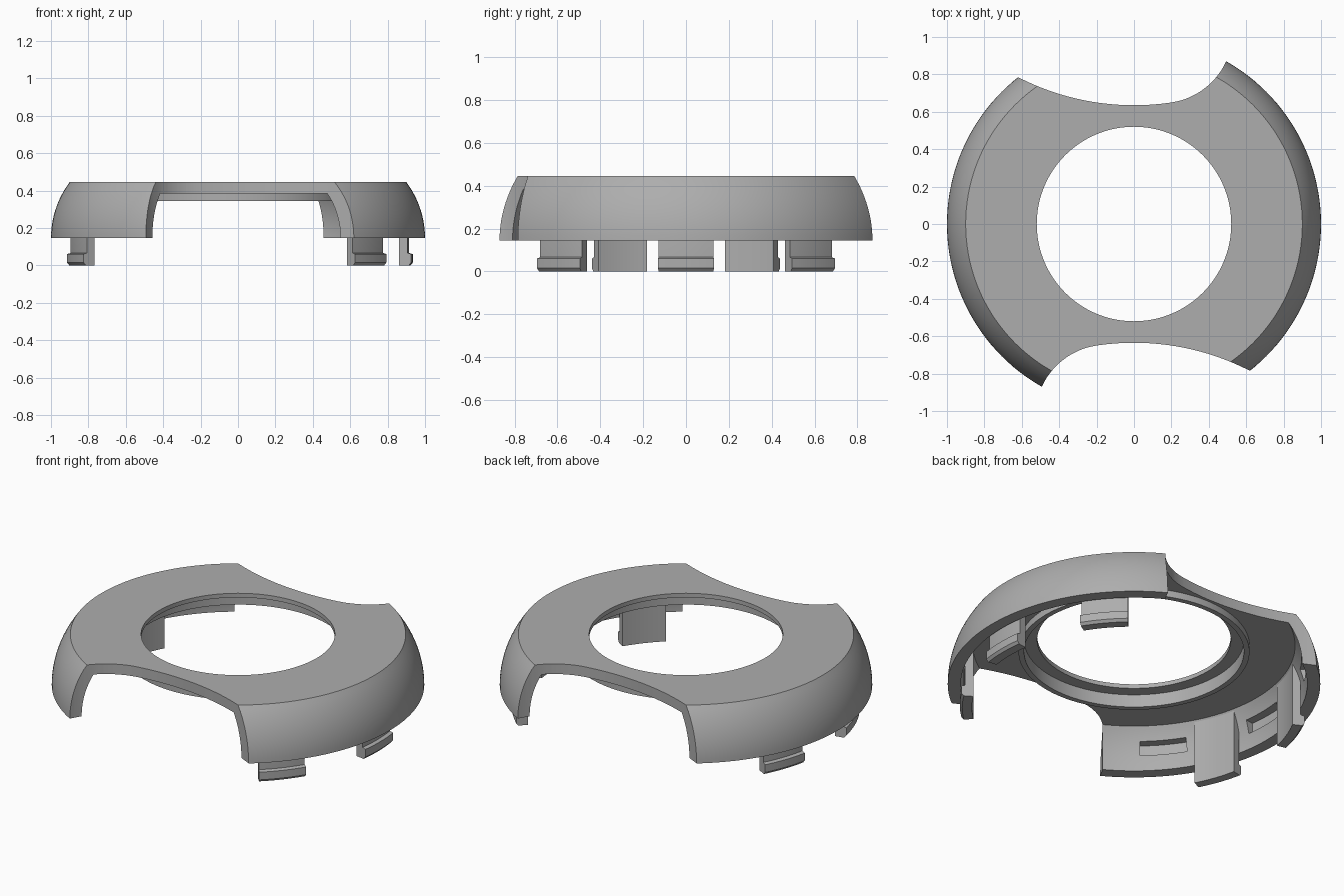
import bpy, bmesh
from math import sin, cos, radians, sqrt, pi, asin

if "Cube" in bpy.data.objects:
    bpy.data.objects.remove(bpy.data.objects["Cube"], do_unlink=True)

grey = bpy.data.materials.new("plain_grey")
grey.use_nodes = True
color = (0.42, 0.42, 0.42, 1)
grey.diffuse_color = color
grey.node_tree.nodes["Principled BSDF"].inputs["Base Color"].default_value = color

BASE, TOP, PLATE = 0.145, 0.445, 0.385


def add_object(name, bm):
    bmesh.ops.recalc_face_normals(bm, faces=bm.faces)
    mesh = bpy.data.meshes.new(name)
    bm.to_mesh(mesh)
    bm.free()
    mesh.materials.append(grey)
    obj = bpy.data.objects.new(name, mesh)
    bpy.context.collection.objects.link(obj)
    return obj


def sweep(name, section, start, end, steps):
    """Turn a closed (radius, z) section about the z axis, in degrees."""
    full = end - start >= 360
    bm = bmesh.new()
    rings = []
    for i in range(steps if full else steps + 1):
        a = radians(start + (end - start) * i / steps)
        rings.append([bm.verts.new((r * cos(a), r * sin(a), z)) for r, z in section])
    n = len(section)
    for i in range(steps):
        a, b = rings[i], rings[(i + 1) % len(rings)]
        for j in range(n):
            k = (j + 1) % n
            bm.faces.new((a[j], a[k], b[k], b[j]))
    if not full:
        bm.faces.new(rings[0])
        bm.faces.new(rings[-1])
    return add_object(name, bm)


def prism(name, outline, z0, z1):
    bm = bmesh.new()
    face = bm.faces.new([bm.verts.new((x, y, z0)) for x, y in outline])
    out = bmesh.ops.extrude_face_region(bm, geom=[face])
    top = [v for v in out["geom"] if isinstance(v, bmesh.types.BMVert)]
    bmesh.ops.translate(bm, verts=top, vec=(0, 0, z1 - z0))
    return add_object(name, bm)


def smooth(obj):
    bpy.ops.object.select_all(action="DESELECT")
    obj.select_set(True)
    bpy.context.view_layer.objects.active = obj
    bpy.ops.object.shade_smooth_by_angle(angle=radians(25))


# Cover shell: domed wall, flat plate, lipped hole with a collar underneath
def dome(center, radius, z):
    return center + sqrt(radius ** 2 - (z - BASE) ** 2), z


STEPS = 12
outer = [dome(0.5, 0.5, BASE + (TOP - BASE) * i / STEPS) for i in range(STEPS + 1)]
inner = [dome(0.455, 0.475, PLATE - (PLATE - BASE) * i / STEPS) for i in range(STEPS + 1)]
hole = [(0.52, TOP), (0.52, 0.42), (0.59, 0.42), (0.59, 0.345), (0.62, 0.345), (0.62, PLATE)]
shell = sweep("cover_shell", outer + hole + inner, 0, 360, 144)

# Scooped outline: a wide shallow arc that runs into a tight one
WIDE, TIGHT, EDGE, JOIN = 1.356, 0.385, 0.635, 0.2
outline = []
for i in range(33):
    x = -0.75 + (JOIN + 0.75) * i / 32
    outline.append((x, EDGE + WIDE - sqrt(WIDE ** 2 - x * x)))
turn = asin(JOIN / WIDE)
cx = JOIN - TIGHT * sin(turn)
cy = outline[-1][1] + TIGHT * cos(turn)
for i in range(1, 21):
    a = turn + (pi / 2 - turn) * i / 20
    outline.append((cx + TIGHT * sin(a), cy - TIGHT * cos(a)))
outline += [(cx + TIGHT, 1.2), (-0.75, 1.2)]

cutters = [prism("back_scoop_cutter", outline, -0.1, 0.6),
           prism("front_scoop_cutter", [(-x, -y) for x, y in outline], -0.1, 0.6)]

# Catch slots in the inside of the wall, opposite the clips
slot = [(0.84, 0.235), (0.95, 0.235), (0.95, 0.31), (0.84, 0.31)]
for angle in (-20, 20, 140, 180, 220):
    cutters.append(sweep("slot_cutter", slot, angle - 8, angle + 8, 8))

for cutter in cutters:
    mod = shell.modifiers.new("cut", "BOOLEAN")
    mod.operation = "DIFFERENCE"
    mod.solver = "EXACT"
    mod.object = cutter
    bpy.context.view_layer.objects.active = shell
    bpy.ops.object.modifier_apply(modifier=mod.name)
    bpy.data.objects.remove(cutter, do_unlink=True)
smooth(shell)

# Snap clips with outward hooks: three on the left, two on the right
clip = [(0.87, 0), (0.922, 0), (0.935, 0.015), (0.935, 0.06), (0.915, 0.066),
        (0.915, 0.27), (0.89, 0.39), (0.87, 0.39)]
for side, angles in (("left", (-40, 0, 40)), ("right", (160, 200))):
    for n, angle in enumerate(angles, 1):
        smooth(sweep(f"{side}_clip_{n}", clip, angle - 8, angle + 8, 8))
